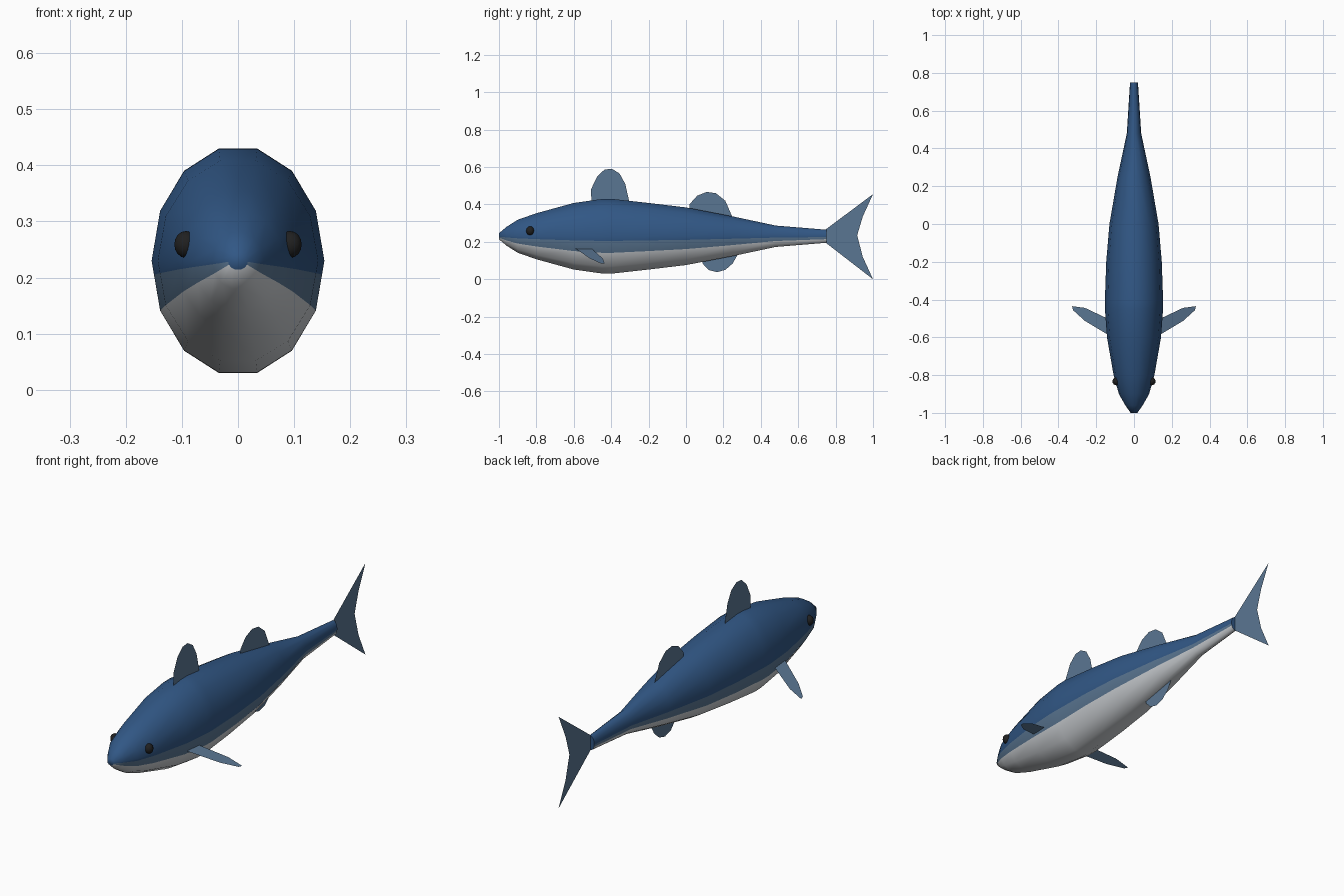
import bpy, bmesh, math
from mathutils import Vector

if "Cube" in bpy.data.objects:
    bpy.data.objects.remove(bpy.data.objects["Cube"])


def material(name, r, g, b):
    lin = [((c / 255 + 0.055) / 1.055) ** 2.4 for c in (r, g, b)]
    m = bpy.data.materials.new(name)
    m.diffuse_color = (*lin, 1)
    m.use_nodes = True
    m.node_tree.nodes["Principled BSDF"].inputs["Base Color"].default_value = m.diffuse_color
    return m


BLUE = material("deep blue back", 49, 87, 133)
SLATE = material("slate blue fin", 90, 118, 146)
PALE = material("pale grey belly", 204, 208, 212)
BLACK = material("black eye", 32, 32, 32)


def add_object(name, bm, mats, smooth=False):
    mesh = bpy.data.meshes.new(name)
    bm.to_mesh(mesh)
    bm.free()
    for m in mats:
        mesh.materials.append(m)
    ob = bpy.data.objects.new(name, mesh)
    bpy.context.collection.objects.link(ob)
    if smooth:
        bpy.ops.object.select_all(action='DESELECT')
        ob.select_set(True)
        bpy.context.view_layer.objects.active = ob
        bpy.ops.object.shade_smooth_by_angle(angle=math.radians(60))
    return ob


# Body: 14-sided rings, each (y, half width, half height), with an extra
# point on each flank where the back colour ends
AXIS_Z = 0.23
STATIONS = [(-1.0, 0.018, 0.016), (-0.96, 0.046, 0.05), (-0.9, 0.08, 0.088),
            (-0.8, 0.108, 0.123), (-0.6, 0.143, 0.178), (-0.45, 0.154, 0.199),
            (-0.4, 0.154, 0.2), (-0.2, 0.147, 0.178), (0.0, 0.13, 0.154),
            (0.25, 0.087, 0.106), (0.48, 0.038, 0.057), (0.75, 0.021, 0.035)]

section = [(math.cos(2 * math.pi * i / 14), math.sin(2 * math.pi * i / 14))
           for i in range(14)]
cx, cz = section[13]
flank = (1 + 0.28 * (cx - 1), 0.28 * cz)
section = section[:8] + [(-flank[0], flank[1])] + section[8:] + [flank]
flat_top = math.cos(math.pi / 14)

bm = bmesh.new()
rings = [[bm.verts.new((w * a, y, AXIS_Z + h / flat_top * b)) for a, b in section]
         for y, w, h in STATIONS]
n = len(section)
for r0, r1 in zip(rings, rings[1:]):
    for i in range(n):
        j = (i + 1) % n
        f = bm.faces.new((r0[i], r0[j], r1[j], r1[i]))
        # back above the flank line, a slate strip below it, then the belly
        mid = (section[i][1] + section[j][1]) / 2
        f.material_index = 0 if mid > -0.13 else 1 if mid > -0.4 else 2
bm.faces.new(rings[0])
bm.faces.new(rings[-1])
bmesh.ops.recalc_face_normals(bm, faces=bm.faces)
add_object("body", bm, [BLUE, SLATE, PALE], smooth=True)


# Fins: flat sheets from outlines
def fin(name, points):
    bm = bmesh.new()
    bm.faces.new([bm.verts.new(p) for p in points])
    return add_object(name, bm, [SLATE])


def centre_fin(name, outline):
    return fin(name, [(0, y, z) for y, z in outline])


centre_fin("front_dorsal_fin", [
    (-0.505, 0.40), (-0.508, 0.48), (-0.475, 0.55), (-0.435, 0.587), (-0.395, 0.59),
    (-0.355, 0.565), (-0.325, 0.51), (-0.30, 0.40)])
centre_fin("rear_dorsal_fin", [
    (0.018, 0.36), (0.018, 0.40), (0.06, 0.447), (0.11, 0.467), (0.16, 0.46),
    (0.21, 0.42), (0.247, 0.335), (0.24, 0.32)])
centre_fin("anal_fin", [
    (0.085, 0.11), (0.088, 0.085), (0.12, 0.05), (0.165, 0.038), (0.21, 0.05),
    (0.25, 0.085), (0.277, 0.133), (0.26, 0.15)])
centre_fin("tail_fin", [
    (0.745, 0.265), (1.0, 0.455), (0.945, 0.335), (0.915, 0.235), (0.945, 0.12),
    (1.0, 0.0), (0.745, 0.197)])

# Side fins: sheets sloping down and outward, mirrored across x
side = [(0.12, -0.597), (0.26, -0.513), (0.323, -0.456), (0.328, -0.435),
        (0.26, -0.444), (0.12, -0.51)]
ob = fin("side_fins", [(x, y, 0.16 - 0.41 * (x - 0.14)) for x, y in side])
ob.modifiers.new("mirror", 'MIRROR')

# Eyes
for s, label in ((-1, "left"), (1, "right")):
    bm = bmesh.new()
    bmesh.ops.create_uvsphere(bm, u_segments=10, v_segments=8, radius=0.024)
    bmesh.ops.scale(bm, verts=bm.verts, vec=(0.9, 0.9, 1))
    bmesh.ops.translate(bm, verts=bm.verts, vec=Vector((s * 0.093, -0.833, 0.259)))
    add_object(label + "_eye", bm, [BLACK], smooth=True)
